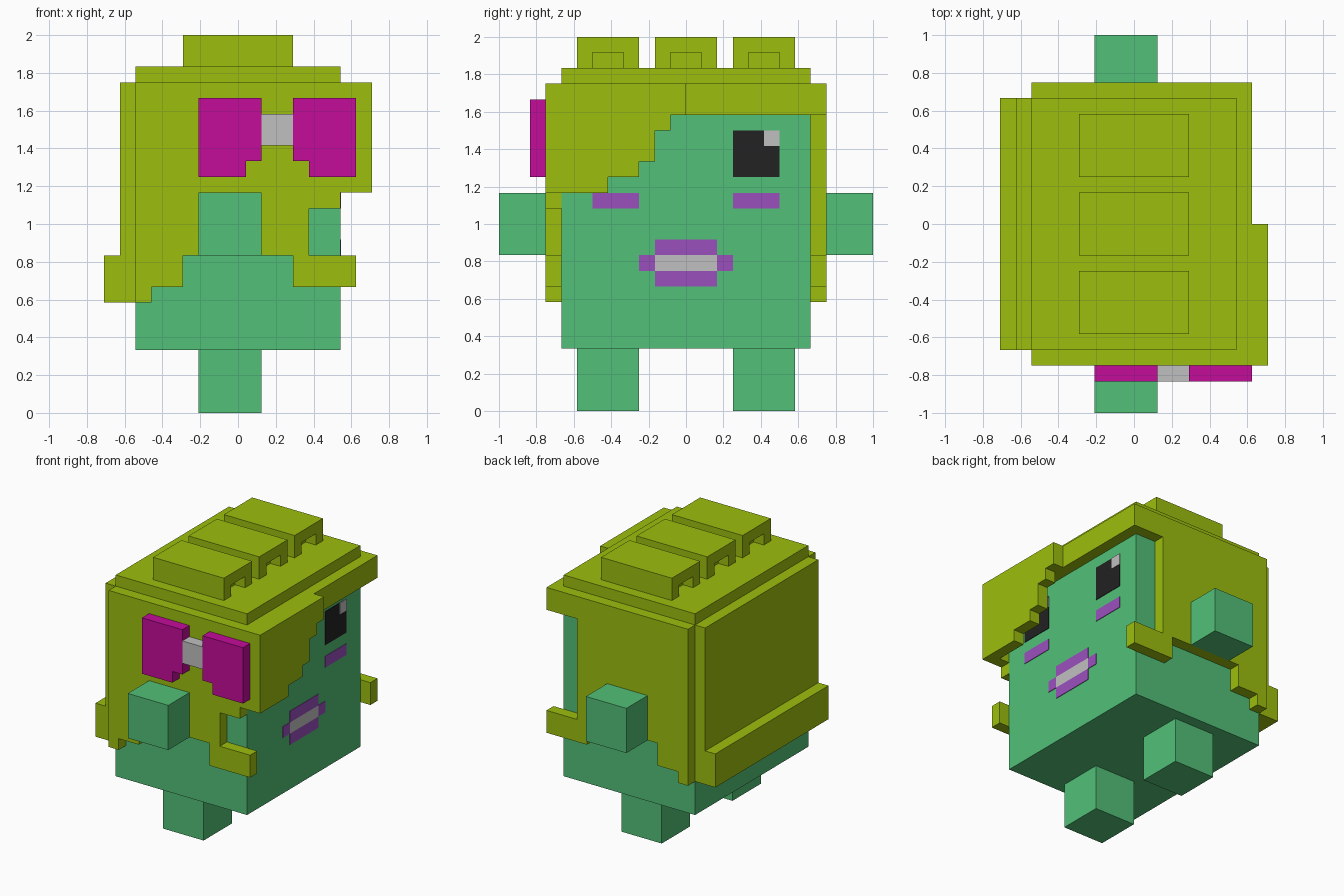
import bpy, bmesh
from mathutils import Vector

cube = bpy.data.objects.get("Cube")
if cube:
    bpy.data.objects.remove(cube, do_unlink=True)

U = 1 / 12       # grid cell
X_MID = 8.5      # x cells run from 0 to 17


def material(name, rgb):
    lin = [((c / 255 + 0.055) / 1.055) ** 2.4 if c > 10 else c / 255 / 12.92 for c in rgb]
    m = bpy.data.materials.new(name)
    m.use_nodes = True
    m.diffuse_color = (*lin, 1)
    m.node_tree.nodes["Principled BSDF"].inputs["Base Color"].default_value = (*lin, 1)
    return m


SKIN = material("skin green", (82, 192, 119))
HAIR = material("hair lime", (156, 191, 14))
PINK = material("bow magenta", (195, 12, 154))
GREY = material("light grey", (192, 192, 192))
BLACK = material("eye black", (34, 34, 34))
PURPLE = material("makeup purple", (155, 80, 190))


def rect(a0, a1, b0, b1):
    return [(a0, b0), (a1, b0), (a1, b1), (a0, b1)]


def build(name, mat, *parts):
    """Each part is (axis, low, high, profile); the profile is (x or y, z) cells."""
    bm = bmesh.new()
    for axis, low, high, profile in parts:
        def place(a, z, depth):
            x, y = (depth, a) if axis == "x" else (a, depth)
            return Vector((x - X_MID, y, z)) * U
        face = bm.faces.new([bm.verts.new(place(a, z, low)) for a, z in profile])
        ext = bmesh.ops.extrude_face_region(bm, geom=[face])["geom"]
        shift = place(0, 0, high) - place(0, 0, low)
        bmesh.ops.translate(bm, vec=shift,
                            verts=[v for v in ext if isinstance(v, bmesh.types.BMVert)])
    bmesh.ops.recalc_face_normals(bm, faces=bm.faces)
    mesh = bpy.data.meshes.new(name)
    bm.to_mesh(mesh)
    bm.free()
    mesh.materials.append(mat)
    obj = bpy.data.objects.new(name, mesh)
    bpy.context.collection.objects.link(obj)
    return obj


# Body and limbs
build("body", SKIN, ("y", -8, 8, rect(2, 15, 4, 21)))
for side, s in (("left", 1), ("right", -1)):
    build(side + "_arm", SKIN, ("y", *sorted((8 * s, 12 * s)), rect(6, 10, 10, 14)))
    build(side + "_leg", SKIN, ("y", *sorted((3 * s, 7 * s)), rect(6, 10, 0, 4)))

# Side hair: shared stepped hem and curl, different front edges
hem = [(2, 21), (2, 7), (3, 7), (3, 8), (5, 8), (5, 10), (12, 10),
       (12, 8), (16, 8), (16, 10), (13, 10)]
build("hair_right_side", HAIR,
      ("y", -9, -8, hem + [(13, 13), (15, 13), (15, 14), (17, 14), (17, 21)]))
build("hair_left_side", HAIR,
      ("y", 8, 9, hem + [(13, 19), (16, 19), (16, 21)]))

# Back hair with flipped hem, crown plate, brow band and swept fringe
build("hair_back", HAIR, ("x", 1, 2, rect(-8, 8, 7, 21)))
build("hair_back_hem", HAIR, ("x", 0, 1, rect(-8, 8, 7, 10)))
build("hair_crown", HAIR, ("y", -8, 8, rect(2, 15, 21, 22)))
build("hair_brow_band", HAIR, ("x", 15, 16, rect(-8, 8, 19, 21)))
build("hair_fringe", HAIR, ("x", 16, 17, [
    (-8, 14), (-5, 14), (-5, 15), (-3, 15), (-3, 16), (-2, 16),
    (-2, 18), (-1, 18), (-1, 19), (0, 19), (0, 21), (-8, 21)]))

# Rolls on the crown, notched at both ends
for i, c in enumerate((-5, 0, 5)):
    arch = [(c - 2, 22), (c - 1, 22), (c - 1, 23), (c + 1, 23),
            (c + 1, 22), (c + 2, 22), (c + 2, 24), (c - 2, 24)]
    build(f"hair_roll_{i + 1}", HAIR, ("x", 5, 6, arch),
          ("x", 6, 11, rect(c - 2, c + 2, 22, 24)), ("x", 11, 12, arch))

# Bow: two mirrored loops and a knot
for name, outer, s in (("bow_loop_back", 6, 1), ("bow_loop_front", 16, -1)):
    loop = [(0, 15), (3, 15), (3, 16), (4, 16), (4, 20), (0, 20)]
    build(name, PINK, ("y", -10, -9, [(outer + s * a, z) for a, z in loop]))
build("bow_knot", GREY, ("y", -10, -9, rect(10, 12, 17, 19)))


# Painted face plates
def plate(name, mat, *rects, thick=0.05):
    build(name, mat, *[("x", 15, 15 + thick, rect(*r)) for r in rects])


for side, y in (("left", 3), ("right", -6)):
    plate(side + "_eye", BLACK, (y, y + 3, 15, 18))
    plate(side + "_eye_glint", GREY, (y + 2, y + 3, 17, 18), thick=0.08)
    plate(side + "_cheek", PURPLE, (y, y + 3, 13, 14))
plate("lips", PURPLE, (-2, 2, 8, 9), (-2, 2, 10, 11), (-3, -2, 9, 10), (2, 3, 9, 10))
plate("teeth", GREY, (-2, 2, 9, 10))
